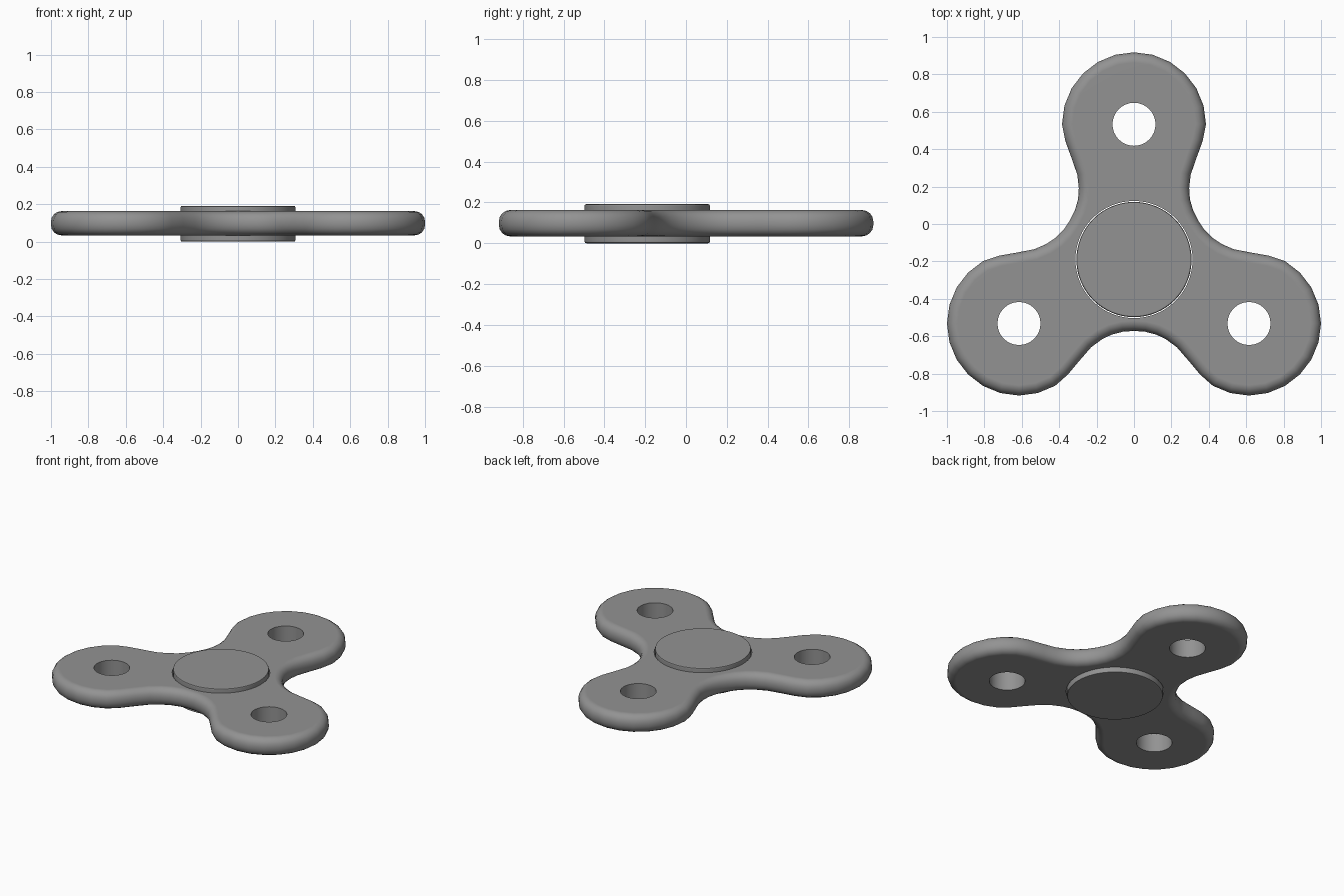
import bpy, bmesh
from math import sin, cos, radians
from mathutils import Vector, Matrix

cube = bpy.data.objects.get("Cube")
if cube:
    bpy.data.objects.remove(cube, do_unlink=True)

# One plain grey for everything
grey = bpy.data.materials.new("plain_grey")
grey.use_nodes = True
colour = (0.29, 0.29, 0.29, 1)
grey.diffuse_color = colour
grey.node_tree.nodes["Principled BSDF"].inputs["Base Color"].default_value = colour

CENTRE = Vector((0, -0.177, 0))
HUB = Vector((0, -0.19, 0))
LOBE, RADIUS = 0.71, 0.385
BOTTOM, TOP = 0.034, 0.163
HEIGHT = 0.192


def add_object(name, bm):
    bmesh.ops.recalc_face_normals(bm, faces=bm.faces)
    mesh = bpy.data.meshes.new(name)
    bm.to_mesh(mesh)
    bm.free()
    mesh.materials.append(grey)
    ob = bpy.data.objects.new(name, mesh)
    bpy.context.collection.objects.link(ob)
    return ob


def activate(ob):
    bpy.ops.object.select_all(action='DESELECT')
    ob.select_set(True)
    bpy.context.view_layer.objects.active = ob


def disc(name, at, radius, z0, z1, sides, rim=0):
    """Upright cylinder with an optional rounded rim."""
    bm = bmesh.new()
    place = Matrix.Translation((at.x, at.y, (z0 + z1) / 2))
    bmesh.ops.create_cone(bm, cap_ends=True, segments=sides, radius1=radius,
                          radius2=radius, depth=z1 - z0, matrix=place)
    if rim:
        edges = [e for e in bm.edges if abs(e.verts[0].co.z - e.verts[1].co.z) < 1e-5]
        bmesh.ops.bevel(bm, geom=edges, offset=rim, segments=2, profile=0.5, affect='EDGES')
    return add_object(name, bm)


def cut(ob, tool):
    activate(ob)
    mod = ob.modifiers.new("cut", 'BOOLEAN')
    mod.operation, mod.solver, mod.object = 'DIFFERENCE', 'EXACT', tool
    bpy.ops.object.modifier_apply(modifier=mod.name)
    bpy.data.objects.remove(tool, do_unlink=True)


def smooth(ob):
    activate(ob)
    bpy.ops.object.shade_smooth_by_angle(angle=radians(40))
    mod = ob.modifiers.new("weighted_normals", 'WEIGHTED_NORMAL')
    mod.keep_sharp = True


# Outline of one arm: neck, round lobe, mirrored neck
neck = [(0.316, 0.25), (0.299, 0.31), (0.295, 0.37), (0.303, 0.44), (0.334, 0.53), (0.367, 0.62)]
lobe = [(RADIUS * cos(radians(a)), LOBE + RADIUS * sin(radians(a))) for a in range(0, 181, 15)]
valley = [(0.342, 0.1975)]
arm = valley + neck + lobe + [(-x, y) for x, y in reversed(neck)]

# Body: three arms, extruded, with fully rounded edges
bm = bmesh.new()
verts = []
for k in range(3):
    turn = Matrix.Rotation(radians(120 * k), 3, 'Z')
    for x, y in arm:
        verts.append(bm.verts.new(turn @ Vector((x, y, 0)) + CENTRE + Vector((0, 0, BOTTOM))))
base = bm.faces.new(verts)
side = bmesh.ops.extrude_face_region(bm, geom=[base], use_keep_orig=True)
bmesh.ops.translate(bm, vec=(0, 0, TOP - BOTTOM),
                    verts=[g for g in side["geom"] if isinstance(g, bmesh.types.BMVert)])
bmesh.ops.recalc_face_normals(bm, faces=bm.faces)
rims = [e for e in bm.edges if abs(e.verts[0].co.z - e.verts[1].co.z) < 1e-5]
bmesh.ops.bevel(bm, geom=rims, offset=0.055, segments=4, profile=0.5, affect='EDGES')
body = add_object("three_arm_body", bm)

# Through holes in the lobes, and the seat for the hub
for k in range(3):
    a = radians(90 + 120 * k)
    at = CENTRE + Vector((cos(a), sin(a), 0)) * LOBE
    cut(body, disc("hole_cutter", at, 0.115, -0.1, 0.3, 32))
cut(body, disc("hub_cutter", HUB, 0.313, -0.1, 0.3, 64))
smooth(body)

# Hub: slightly proud of the body on both sides, with a fine gap around it
hub = disc("centre_hub", HUB, 0.308, 0, HEIGHT, 64, rim=0.01)
smooth(hub)
